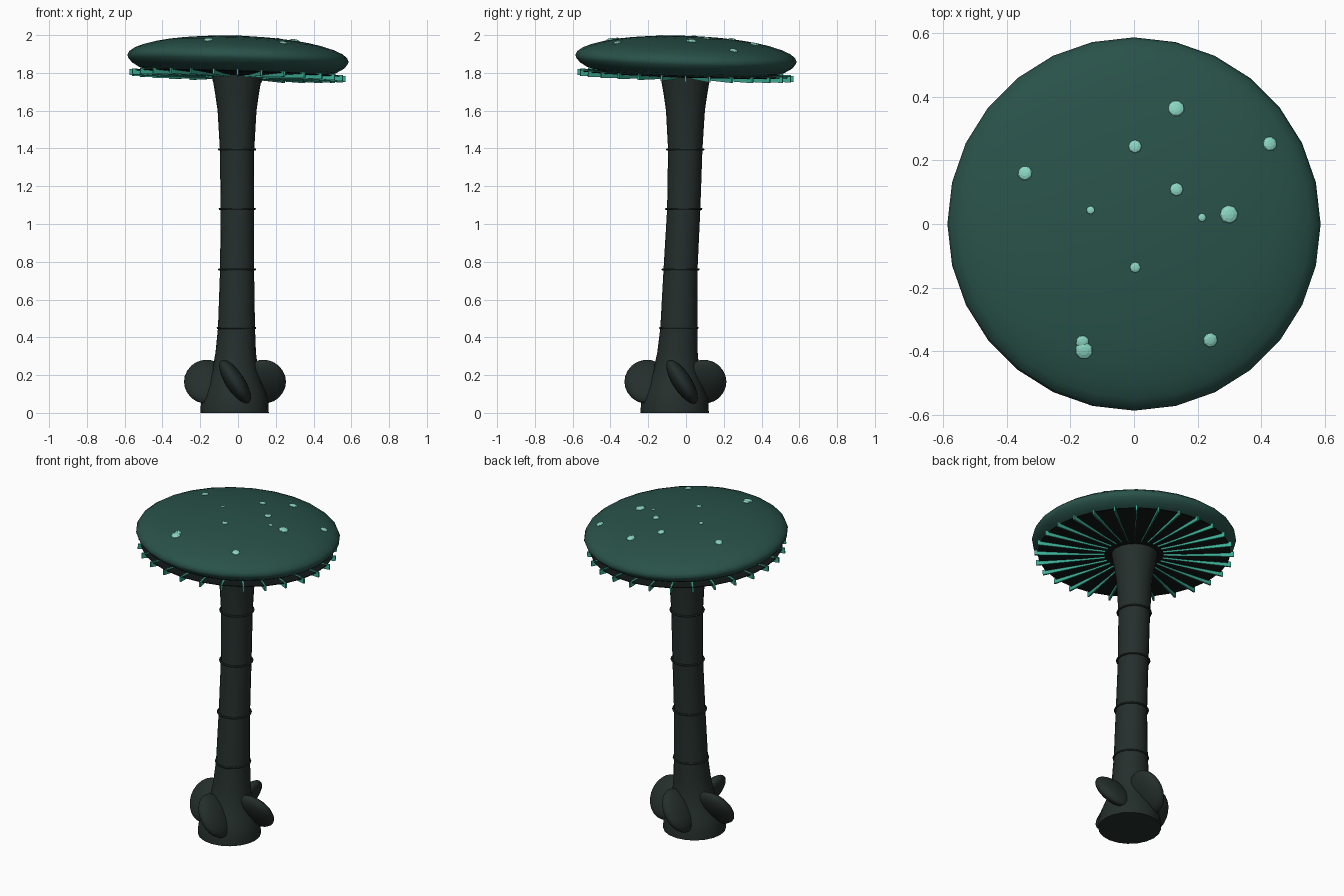
import bpy, bmesh
from math import sin, cos, pi, sqrt, radians
from mathutils import Vector, Matrix

if "Cube" in bpy.data.objects:
    bpy.data.objects.remove(bpy.data.objects["Cube"])


def mat(name, rgb):
    m = bpy.data.materials.new(name)
    m.diffuse_color = (*rgb, 1)
    m.use_nodes = True
    m.node_tree.nodes["Principled BSDF"].inputs["Base Color"].default_value = m.diffuse_color
    return m


CAP = mat("cap_teal", (0.022, 0.085, 0.068))
STEM = mat("stem_dark", (0.018, 0.028, 0.025))
UNDER = mat("underside_dark", (0.006, 0.010, 0.009))
GILL = mat("gill_teal", (0.045, 0.42, 0.30))
SPOT = mat("spot_mint", (0.26, 0.68, 0.55))


def finish(name, bm, material, matrix=None, smooth=True):
    bmesh.ops.recalc_face_normals(bm, faces=bm.faces)
    me = bpy.data.meshes.new(name)
    bm.to_mesh(me)
    bm.free()
    ob = bpy.data.objects.new(name, me)
    bpy.context.collection.objects.link(ob)
    me.materials.append(material)
    if matrix is not None:
        ob.matrix_world = matrix
    if smooth:
        bpy.ops.object.select_all(action='DESELECT')
        bpy.context.view_layer.objects.active = ob
        ob.select_set(True)
        bpy.ops.object.shade_smooth_by_angle(angle=radians(50))
    return ob


def skin(rings, closed=False):
    """Loft circles (cx, cy, z, r, sides) into a surface with end caps."""
    bm = bmesh.new()
    loops = []
    for cx, cy, z, r, n in rings:
        loops.append([bm.verts.new((cx + r * sin(2 * pi * i / n), cy + r * cos(2 * pi * i / n), z))
                      for i in range(n)])
    pairs = list(zip(loops, loops[1:])) + ([(loops[-1], loops[0])] if closed else [])
    for a, b in pairs:
        n = len(a)
        for i in range(n):
            bm.faces.new((a[i], a[(i + 1) % n], b[(i + 1) % n], b[i]))
    if not closed:
        bm.faces.new(loops[0])
        bm.faces.new(loops[-1])
    return bm


# Stem: leaning, flared at the base and below the cap
stem = [(0, -.018, -.06, .181), (.06, -.018, -.06, .178), (.11, -.017, -.058, .163),
        (.16, -.016, -.056, .142), (.22, -.015, -.052, .122), (.32, -.012, -.045, .107),
        (.45, -.008, -.038, .098), (.76, -.005, -.029, .090), (1.08, -.004, -.012, .088),
        (1.395, -.005, -.004, .091), (1.6, -.005, -.003, .103), (1.69, -.005, -.003, .116),
        (1.80, -.005, -.003, .135)]
finish("stem", skin([(x, y, z, r, 20) for z, x, y, r in stem]), STEM)

# Growth rings around the stem
for k, (z, x, y, r) in enumerate(stem[6:10]):
    R = r + (0.001 if k == 0 else 0.005)
    tube = [(x, y, z + .006 * sin(a * pi / 3), R + .006 * cos(a * pi / 3), 20) for a in range(6)]
    finish(f"stem_ring_{k + 1}", skin(tube, closed=True), STEM)

# Four leaning root lobes
for k in range(4):
    bm = bmesh.new()
    bmesh.ops.create_uvsphere(bm, u_segments=20, v_segments=12, radius=1)
    nudge = .035 if k == 0 else 0
    M = (Matrix.Translation((-.016, -.056, .165)) @ Matrix.Rotation(k * pi / 2, 4, 'Z')
         @ Matrix.Translation((.15, nudge, 0)) @ Matrix.Rotation(.57, 4, 'X')
         @ Matrix.Diagonal((.12, .05, .134, 1)))
    bm.transform(M)
    finish(f"root_lobe_{k + 1}", bm, STEM)

# Tilted frame shared by cap, gills and spots
TILT = (Matrix.Translation((0, 0, 1.876)) @ Matrix.Rotation(.032, 4, 'Y')
        @ Matrix.Rotation(-.032, 4, 'X'))
R, H, N = .586, .119, 28

# Cap: domed top, rounded rim, shallow underside
prof = [(.30, -.086), (.45, -.078), (.52, -.062), (.56, -.038), (.58, -.016)]
prof += [(R * cos(a * pi / 18), H * sin(a * pi / 18)) for a in range(9)] + [(.03, H)]
finish("cap", skin([(0, 0, z, r, N) for r, z in prof]), CAP, TILT)

# Dark disc carrying the gills
finish("cap_underside", skin([(0, 0, -.093, .30, N), (0, 0, -.083, .555, N),
                              (0, 0, -.079, .555, N), (0, 0, -.079, .30, N)]), UNDER, TILT, False)

# Radial gill fins, taller toward the rim
bm = bmesh.new()
for k in range(N):
    rot = Matrix.Rotation(2 * pi * k / N, 4, 'Z')
    ends = []
    for r, w, lo, hi in ((.17, .002, -.103, -.090), (.572, .005, -.105, -.074)):
        ends.append([bm.verts.new(rot @ Vector((r, s * w, z)))
                     for s, z in ((-1, lo), (1, lo), (1, hi), (-1, hi))])
    a, b = ends
    bm.faces.new(a)
    bm.faces.new(b)
    for i in range(4):
        j = (i + 1) % 4
        bm.faces.new((a[i], a[j], b[j], b[i]))
finish("gills", bm, GILL, TILT, False)

# Low-poly spots on the cap
spots = [(.13, .36, .026), (0, .24, .021), (.425, .25, .023), (-.345, .157, .023),
         (.13, .105, .021), (-.14, .04, .013), (.21, .017, .013), (.295, .027, .029),
         (0, -.14, .017), (-.165, -.373, .021), (-.16, -.40, .028), (.237, -.367, .023)]
for k, (x, y, r) in enumerate(spots):
    bm = bmesh.new()
    bmesh.ops.create_uvsphere(bm, u_segments=8, v_segments=6, radius=r)
    z = H * sqrt(1 - (x * x + y * y) / R ** 2)
    slope = Vector((x / R ** 2, y / R ** 2, z / H ** 2)).to_track_quat('Z', 'Y').to_matrix().to_4x4()
    bm.transform(Matrix.Translation((x, y, z)) @ slope @ Matrix.Diagonal((1, 1, .35, 1)))
    finish(f"cap_spot_{k + 1}", bm, SPOT, TILT, False)
